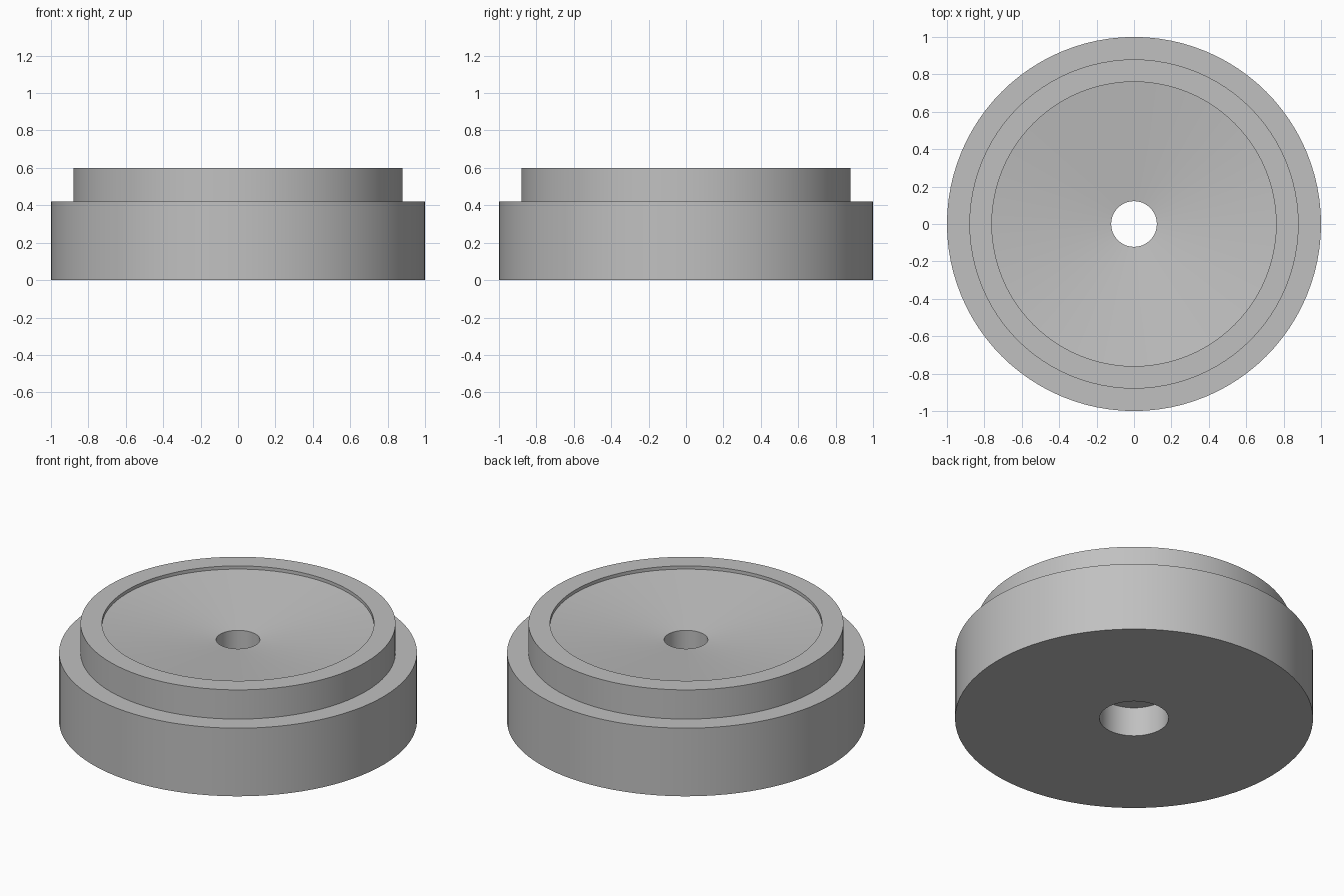
import bpy
import bmesh
from math import radians, tau
from mathutils import Matrix, Vector

SEGMENTS = 96

# Remove the default cube
cube = bpy.data.objects.get("Cube")
if cube:
    bpy.data.objects.remove(cube, do_unlink=True)

# Plain grey material
grey = bpy.data.materials.new("light_grey")
grey.use_nodes = True
colour = (0.53, 0.53, 0.53, 1)
grey.diffuse_color = colour
grey.node_tree.nodes["Principled BSDF"].inputs["Base Color"].default_value = colour


def lathe(name, profile, material):
    """Turn a closed (radius, height) profile about the z axis."""
    bm = bmesh.new()
    verts = [bm.verts.new(Vector((r, 0, z))) for r, z in profile]
    edges = [bm.edges.new((a, b)) for a, b in zip(verts, verts[1:] + verts[:1])]
    bmesh.ops.spin(bm, geom=verts + edges, cent=(0, 0, 0), axis=(0, 0, 1),
                   angle=tau, steps=SEGMENTS, use_merge=True)
    bmesh.ops.remove_doubles(bm, verts=bm.verts, dist=0.0001)
    bmesh.ops.recalc_face_normals(bm, faces=bm.faces)
    mesh = bpy.data.meshes.new(name)
    bm.to_mesh(mesh)
    bm.free()
    mesh.materials.append(material)
    obj = bpy.data.objects.new(name, mesh)
    bpy.context.collection.objects.link(obj)
    bpy.ops.object.select_all(action="DESELECT")
    obj.select_set(True)
    bpy.context.view_layer.objects.active = obj
    bpy.ops.object.shade_smooth_by_angle(angle=radians(30))
    return obj


# Stepped disc with a shallow conical dish, a through hole and a counterbore
lathe("stepped_disc", [
    (0.193, 0), (1, 0), (1, 0.42),         # wide base
    (0.88, 0.42), (0.88, 0.6),             # raised rim
    (0.76, 0.6), (0.76, 0.58),             # lip of the dish
    (0.122, 0.5), (0.122, 0.18),           # cone and through hole
    (0.193, 0.18),                         # counterbore ledge
], grey)
